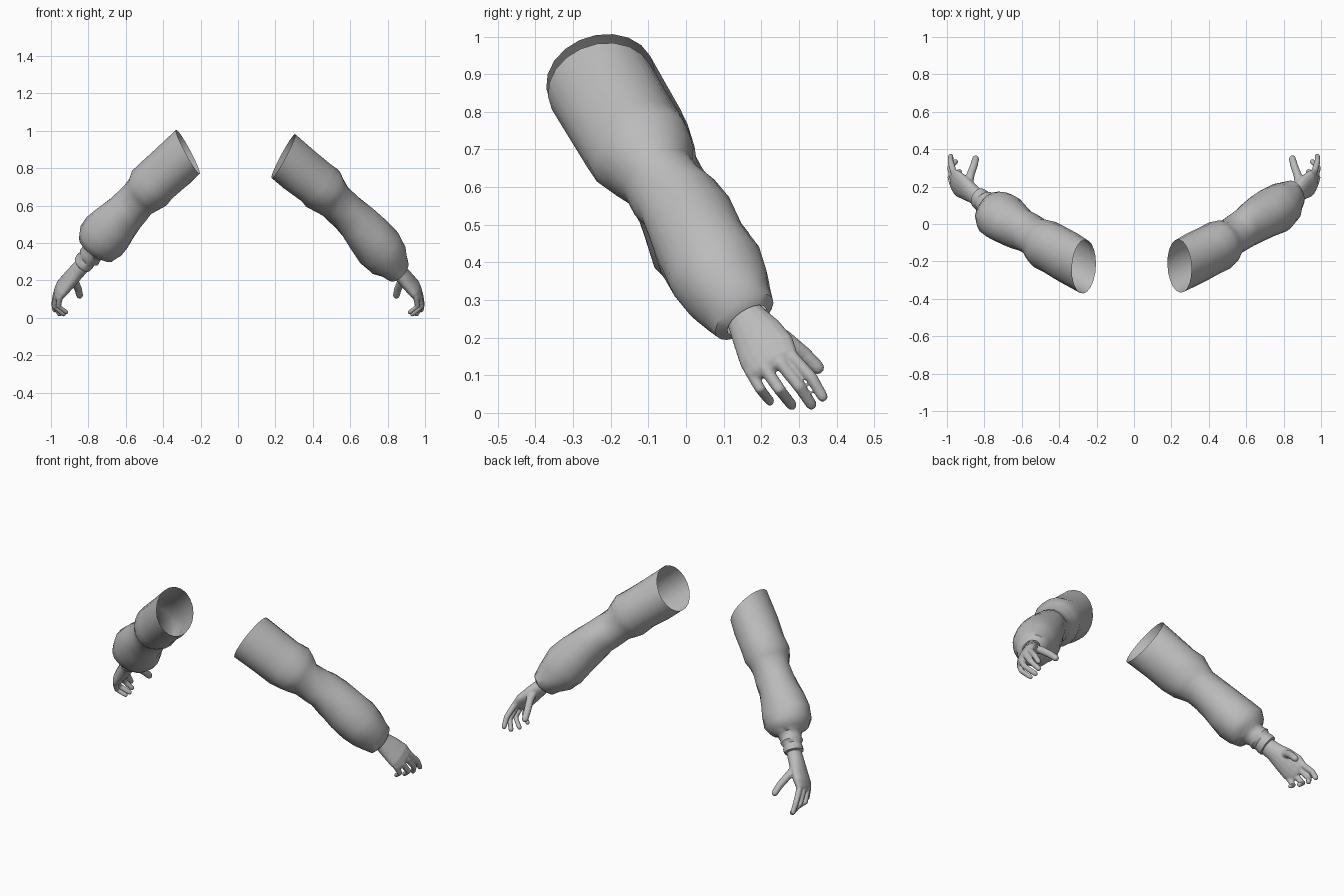
import bpy, bmesh, math
from mathutils import Vector

grey = bpy.data.materials.new("plain grey")
grey.diffuse_color = (0.5, 0.5, 0.5, 1)

ACROSS = Vector((0.1, 0.9, 0.42))   # direction across the back of the hand


def tube(bm, rings, sides, side=1, caps=False, folds=0.0, first_normal=None):
    """Loft elliptical rings (x, y, z, radius across, radius through)."""
    pts = [Vector(r[:3]) for r in rings]
    n, loops = len(rings), []
    for i, (x, y, z, ru, rv) in enumerate(rings):
        t = (pts[min(i + 2, n - 1)] - pts[max(i - 2, 0)]).normalized()
        if i == 0 and first_normal:
            t = Vector(first_normal).normalized()
        u = (ACROSS - t * ACROSS.dot(t)).normalized()
        v = t.cross(u)
        loop = []
        for k in range(sides):
            a = 2 * math.pi * k / sides
            # soft cloth folds, none at the open end
            f = 1 + (folds * (math.sin(3 * a + 1.9 * i) + 0.6 * math.sin(5 * a - 2.3 * i))
                     if 1 < i < n - 2 else 0)
            p = pts[i] + (u * math.cos(a) * ru + v * math.sin(a) * rv) * f
            loop.append(bm.verts.new((p.x * side, p.y, p.z)))
        loops.append(loop)
    for a, b in zip(loops, loops[1:]):
        for k in range(sides):
            j = (k + 1) % sides
            bm.faces.new((a[k], a[j], b[j], b[k]))
    if caps:
        bm.faces.new(loops[0][::-1])
        bm.faces.new(loops[-1])


def finger(bm, path, r, side):
    """Rounded tapering finger along a bent path."""
    p = [Vector(q) for q in path]
    e = (p[-1] - p[-2]).normalized()
    rings = [(*q, r * (1 - 0.07 * i), r * (1 - 0.07 * i)) for i, q in enumerate(p)]
    rings += [(*(p[-1] + e * r * 0.5), r * 0.66, r * 0.66),
              (*(p[-1] + e * r * 0.8), r * 0.3, r * 0.3)]
    tube(bm, rings, 10, side, caps=True)


def finish(bm, name, angle):
    bmesh.ops.recalc_face_normals(bm, faces=bm.faces)
    me = bpy.data.meshes.new(name)
    bm.to_mesh(me)
    bm.free()
    ob = bpy.data.objects.new(name, me)
    bpy.context.collection.objects.link(ob)
    me.materials.append(grey)
    bpy.ops.object.select_all(action='DESELECT')
    ob.select_set(True)
    bpy.context.view_layer.objects.active = ob
    bpy.ops.object.shade_smooth_by_angle(angle=math.radians(angle))
    return ob


# sleeves: open upper tube, overhanging elbow, puffed forearm, cuff
upper_right = [(.243, -.225, .865, .145, .132), (.33, -.18, .79, .142, .128),
               (.41, -.14, .725, .142, .122), (.455, -.115, .69, .14, .13),
               (.485, -.095, .66, .125, .115), (.515, -.075, .625, .102, .1)]
lower_right = [(.56, -.045, .585, .105, .102), (.59, -.02, .56, .11, .1),
               (.64, .01, .51, .12, .108), (.70, .045, .44, .125, .122),
               (.755, .08, .375, .13, .13), (.80, .11, .32, .118, .115),
               (.83, .135, .285, .1, .088), (.855, .155, .255, .09, .07),
               (.864, .162, .246, .06, .046)]
upper_left = [(.268, -.228, .888, .147, .132), (.35, -.18, .81, .142, .128),
              (.43, -.135, .735, .14, .125), (.475, -.11, .695, .138, .13),
              (.5, -.09, .665, .122, .115), (.53, -.07, .635, .106, .104)]
lower_left = [(.57, -.045, .595, .108, .108), (.61, -.025, .555, .112, .112),
              (.655, .0, .505, .12, .125), (.70, .03, .455, .128, .138),
              (.735, .06, .41, .125, .135), (.755, .078, .375, .105, .11),
              (.765, .088, .362, .07, .07), (.782, .1, .345, .062, .06),
              (.795, .112, .328, .068, .062), (.806, .12, .316, .056, .05),
              (.818, .128, .302, .062, .055), (.83, .138, .287, .06, .052),
              (.834, .142, .283, .046, .04)]

# palm and digits, shared by both hands
palm = [(.80, .115, .315, .044, .04), (.86, .16, .25, .054, .042),
        (.90, .19, .205, .07, .04), (.94, .215, .16, .08, .036),
        (.962, .232, .13, .072, .026), (.968, .24, .118, .055, .015)]
digits = {
    "little": ([(.925, .16, .15), (.95, .168, .115), (.96, .198, .062), (.92, .222, .032)], .017),
    "ring": ([(.935, .19, .165), (.967, .205, .125), (.982, .25, .06), (.935, .28, .022)], .019),
    "middle": ([(.94, .22, .175), (.971, .25, .135), (.983, .303, .068), (.955, .332, .024)], .0195),
    "index": ([(.935, .25, .185), (.966, .283, .148), (.981, .335, .092), (.98, .362, .045)], .019),
    "thumb": ([(.885, .2, .23), (.875, .26, .2), (.855, .315, .155), (.847, .348, .122)], .024),
}

for side, label, upper, lower in ((1, "right", upper_right, lower_right),
                                  (-1, "left", upper_left, lower_left)):
    bm = bmesh.new()
    tube(bm, upper + lower, 20, side, folds=0.025, first_normal=(.88, .1, -.48))
    finish(bm, label + "_sleeve", 45)

    bm = bmesh.new()
    tube(bm, palm, 16, side, caps=True)
    for path, r in digits.values():
        finger(bm, path, r, side)
    hand = finish(bm, label + "_hand", 60)
    # blend palm and fingers into one skin
    blend = hand.modifiers.new("blend", 'REMESH')
    blend.mode, blend.voxel_size, blend.use_smooth_shade = 'VOXEL', 0.005, True
    soft = hand.modifiers.new("soften", 'SMOOTH')
    soft.factor, soft.iterations = 0.5, 4
